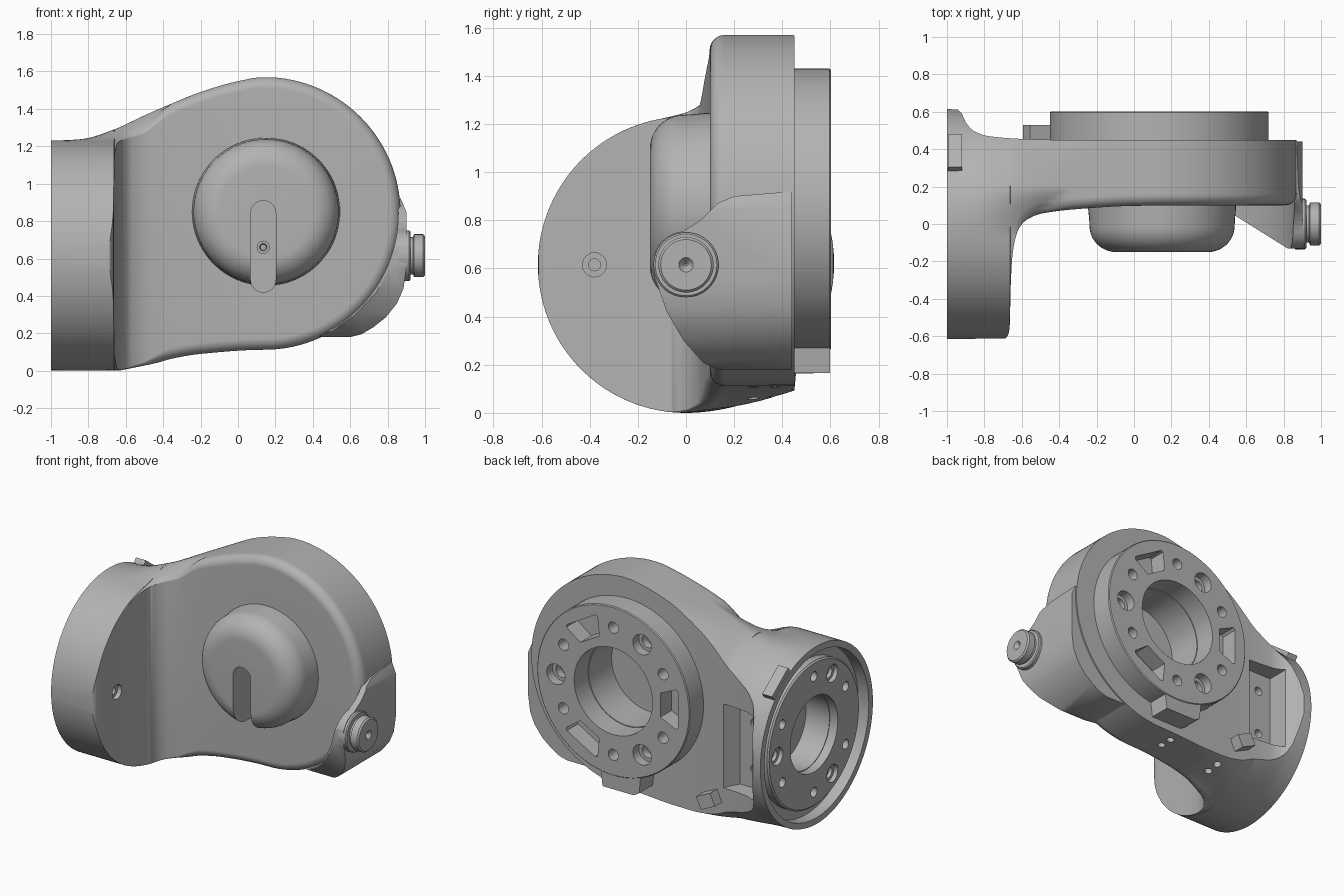
import bpy, bmesh, math
from math import sin, cos, pi, sqrt, radians
from mathutils import Matrix

cube = bpy.data.objects.get("Cube")
if cube:
    bpy.data.objects.remove(cube, do_unlink=True)

GREY = (0.45, 0.45, 0.45, 1)
mat = bpy.data.materials.new("cast_grey")
mat.use_nodes = True
mat.diffuse_color = GREY
mat.node_tree.nodes["Principled BSDF"].inputs["Base Color"].default_value = GREY


def place(axis, p, q, t):
    """Put plane coordinates p, q and the distance t along the axis into space."""
    return {"x": (t, p, q), "y": (p, t, q), "z": (p, q, t)}[axis]


def finish(name, bm):
    bmesh.ops.remove_doubles(bm, verts=bm.verts, dist=1e-5)
    bmesh.ops.recalc_face_normals(bm, faces=bm.faces)
    mesh = bpy.data.meshes.new(name)
    bm.to_mesh(mesh)
    bm.free()
    mesh.materials.append(mat)
    ob = bpy.data.objects.new(name, mesh)
    bpy.context.collection.objects.link(ob)
    return ob


def loft(name, rings):
    bm = bmesh.new()
    rows = [[bm.verts.new(p) for p in ring] for ring in rings]
    for a, b in zip(rows, rows[1:]):
        for i in range(len(a)):
            j = (i + 1) % len(a)
            bm.faces.new((a[i], a[j], b[j], b[i]))
    bm.faces.new(rows[0])
    bm.faces.new(rows[-1])
    return finish(name, bm)


def prism(name, axis, pts, a, b):
    return loft(name, [[place(axis, p, q, t) for p, q in pts] for t in (a, b)])


def lathe(name, axis, centre, profile, n=64):
    """Turn (radius, distance) points about an axis."""
    return loft(name, [[place(axis, centre[0] + r * cos(2 * pi * i / n),
                              centre[1] + r * sin(2 * pi * i / n), t)
                        for i in range(n)] for r, t in profile])


def cyl(name, axis, centre, r, a, b, n=48):
    return lathe(name, axis, centre, [(r, a), (r, b)], n)


def box(name, lo, hi):
    return prism(name, "z", [(lo[0], lo[1]), (hi[0], lo[1]), (hi[0], hi[1]), (lo[0], hi[1])],
                 lo[2], hi[2])


def combine(ob, tools, op="DIFFERENCE"):
    for tool in tools:
        mod = ob.modifiers.new("cut", "BOOLEAN")
        mod.operation, mod.object, mod.solver = op, tool, "EXACT"
        bpy.context.view_layer.objects.active = ob
        bpy.ops.object.modifier_apply(modifier=mod.name)
        bpy.data.objects.remove(tool, do_unlink=True)
    return ob


def curve(keys):
    """Monotone smooth interpolation through (x, value) keys."""
    d = [(b[1] - a[1]) / (b[0] - a[0]) for a, b in zip(keys, keys[1:])]
    m = [0] + [2 * p * q / (p + q) if p * q > 0 else 0 for p, q in zip(d, d[1:])] + [0]

    def value(x):
        x = min(max(x, keys[0][0]), keys[-1][0])
        i = max(k for k in range(len(d)) if keys[k][0] <= x)
        (x0, y0), (x1, y1) = keys[i], keys[i + 1]
        w, t = x1 - x0, (x - x0) / (x1 - x0)
        return (y0 * (1 + 2 * t) * (1 - t) ** 2 + w * m[i] * t * (1 - t) ** 2
                + y1 * t * t * (3 - 2 * t) + w * m[i + 1] * t * t * (t - 1))
    return value


# Housing: round barrel flowing into a thick plate with a round end
HUB, HUB_R = (0.14, 0.841), 0.729
BARREL, BARREL_R = (0, 0.615), 0.615
EDGE = 0.06
top = curve([(-1, 1.235), (-0.85, 1.25), (-0.65, 1.31), (-0.4, 1.41), (-0.2, 1.49), (0, 1.548), (0.14, 1.57)])
bottom = curve([(-1, 0.005), (-0.8, 0), (-0.6, 0.015), (-0.45, 0.045), (-0.2, 0.09), (0.14, 0.112)])
front = curve([(-1, -0.614), (-0.69, -0.612), (-0.674, -0.595), (-0.664, -0.55), (-0.66, -0.35), (-0.65, -0.17),
               (-0.635, -0.08), (-0.61, -0.015), (-0.57, 0.025), (-0.5, 0.055), (-0.3, 0.08), (0, 0.097), (0.3, 0.1)])
back = curve([(-1, 0.614), (-0.93, 0.61), (-0.91, 0.56), (-0.86, 0.5), (-0.78, 0.47), (-0.6, 0.455), (-0.4, 0.45)])
square = curve([(-0.93, 2), (-0.66, 2.4), (-0.5, 3.5), (-0.3, 6), (0, 14)])
plate_by_x = curve([(-0.65, 0), (-0.35, 1)])
plate_by_y = curve([(-0.08, 0), (0.2, 1)])


def bend(v):
    """Quarter-round edge: inset at distance v from the face."""
    v = min(max(v, 0), EDGE)
    return EDGE - sqrt(EDGE ** 2 - (EDGE - v) ** 2)


def section(x, m=56):
    face, dx = front(x), x - HUB[0]
    start = face
    if dx > 0:
        zc, h = HUB[1], sqrt(HUB_R ** 2 - dx * dx)
        start += bend(HUB_R - dx)
    else:
        zc, h = (top(x) + bottom(x)) / 2, (top(x) - bottom(x)) / 2
    upper, lower, e = [], [], square(x)
    for i in range(m + 1):
        y = (back(x) + start) / 2 + (back(x) - start) / 2 * cos(pi * i / m)
        inset = bend(y - face)
        limit = sqrt(max((HUB_R - inset) ** 2 - dx * dx, 0)) if dx > 0 else h - inset
        z = min(h * (1 - abs(y / BARREL_R) ** e) ** (1 / e), limit)
        ring = sqrt(BARREL_R ** 2 - y * y)
        k = max(plate_by_x(x), plate_by_y(y))
        upper.append((x, y, k * (zc + z) + (1 - k) * (BARREL[1] + ring)))
        lower.append((x, y, k * (zc - z) + (1 - k) * (BARREL[1] - ring)))
    return upper + lower[::-1]


xs = [-1 + 0.02 * i for i in range(16)]
xs += [-0.69 + 0.003 * i for i in range(40)]
xs += [-0.57 + 0.0355 * i for i in range(20)]
xs += [HUB[0] + HUB_R * sin(radians(3 * i)) for i in range(1, 30)]
housing = loft("housing", [section(x) for x in xs])


def slot():
    pts = [(0.135 + 0.067 * cos(a), z + 0.067 * sin(a))
           for z, start in ((0.843, 0), (0.487, pi))
           for a in [start + pi * k / 12 for k in range(13)]]
    return prism("slot_cutter", "y", pts, -0.3, 0.12)


combine(housing, [
    slot(),
    cyl("recess", "x", BARREL, 0.57, -1.1, -0.92, 96),
    cyl("barrel_bore", "x", BARREL, 0.255, -1.1, -0.74),
    cyl("hub_bore", "y", (0.135, 0.845), 0.295, 0.2, 0.7),
    cyl("wall_hole", "x", (-0.38, 0.615), 0.05, -0.69, -0.5, 24),
    cyl("wall_hole_core", "x", (-0.38, 0.615), 0.025, -0.75, -0.5, 24),
    prism("back_pocket", "z", [(-0.87, 0.35), (-0.66, 0.35), (-0.58, 0.5), (-0.58, 0.8), (-0.87, 0.8)], 0.32, 0.9),
] + [cyl("pocket_hole", "y", (-0.77, z), 0.03, 0.28, 0.4, 20) for z in (0.45, 0.77)]
  + [cyl("bottom_hole", "z", (x, y), 0.025, -0.1, 0.16, 20) for x in (-0.4, 0.0) for y in (0.28, 0.37)])

# Rounded cap on the plate front, with a slot
cap_profile = [(0.395, 0.14), (0.395, 0.08), (0.39, 0.03)]
cap_profile += [(0.245 + 0.143 * cos(a), -0.01 - 0.14 * sin(a)) for a in [radians(7.5 * k) for k in range(13)]]
cap = lathe("front_cap", "y", (0.15, 0.85), cap_profile, 96)
combine(cap, [slot()])
lathe("slot_screw", "y", (0.135, 0.66), [(0.035, 0.13), (0.035, 0.08), (0.02, 0.08), (0.015, 0.1)], 24)


def polar(centre, r, degrees):
    return (centre[0] + r * cos(radians(degrees)), centre[1] + r * sin(radians(degrees)))


def drill(ob, axis, centre, r, face, inward, big):
    """Ring of holes: three counterbored, six plain."""
    tools = []
    for k in range(3):
        p = polar(centre, r, 120 * k)
        tools.append(cyl("counterbore", axis, p, big, face - inward, face + inward * 0.5, 32))
        tools.append(cyl("bolt_hole", axis, p, big * 0.65, face - inward, face + inward * 0.9, 24))
    for k in range(6):
        tools.append(cyl("pin_hole", axis, polar(centre, r, 30 + 60 * k), big * 0.55,
                         face - inward, face + inward * 0.8, 24))
    combine(ob, tools)


# Rear mounting flange with a tab at the bottom and three pockets
FLANGE = (0.135, 0.845)
rear = lathe("rear_flange", "y", FLANGE, [(0.585, 0.43), (0.585, 0.596), (0.579, 0.602)], 96)
combine(rear, [prism("tab", "y", [(-0.08, 0.4), (-0.06, 0.19), (-0.02, 0.165), (0.22, 0.165), (0.25, 0.4)],
                     0.44, 0.598)], "UNION")
pockets = [prism("pocket", "y", [polar(FLANGE, r, a + s) for r, s in
                                 ((0.37, -13), (0.5, -16), (0.51, -14), (0.51, 14), (0.5, 16), (0.37, 13))],
                 0.48, 0.7) for a in (60, 180, 300)]
combine(rear, [cyl("bore", "y", FLANGE, 0.3, 0.3, 0.7, 64)] + pockets)
drill(rear, "y", FLANGE, 0.44, 0.602, -0.13, 0.07)

# Flange inside the barrel rim
side = lathe("barrel_flange", "x", BARREL, [(0.5, -0.9), (0.5, -0.97), (0.49, -0.98)], 96)
combine(side, [cyl("bore", "x", BARREL, 0.26, -1.1, -0.8, 64)])
drill(side, "x", BARREL, 0.4, -0.98, 0.06, 0.06)

# Lower corner boss: three outlines intersected, kept outside the plate's round front
boss = prism("corner_boss", "y", [(0.35, 0.18), (0.6, 0.18), (0.66, 0.195), (0.72, 0.23), (0.79, 0.285), (0.85, 0.36),
                                  (0.885, 0.44), (0.9, 0.55), (0.9, 0.85), (0.87, 0.92), (0.5, 0.92)], -0.2, 0.44)
plan = prism("boss_plan", "z", [(0.3, 0.13), (0.5, 0.07), (0.82, -0.13), (0.95, -0.13),
                                (0.95, 0.5), (0.3, 0.5)], 0, 1)
side_pts = [(0.5, 0.1), (0.44, 0.18), (0.13, 0.18), (0.07, 0.21), (-0.01, 0.3), (-0.08, 0.42)]
side_pts += [polar(BARREL, 0.14, a) for a in range(200, 80, -15)]
side_pts += [(0.06, 0.8), (0.13, 0.87), (0.2, 0.9), (0.5, 0.925)]
combine(boss, [plan, prism("boss_side", "x", side_pts, 0, 1.2)], "INTERSECT")
combine(boss, [cyl("plate_clearance", "y", HUB, HUB_R - 0.012, -0.5, 0.2, 128)])

# Round plug on the boss
lathe("side_plug", "x", BARREL, [(0.135, 0.86), (0.135, 0.915), (0.128, 0.922), (0.1, 0.922), (0.1, 0.935),
                                 (0.115, 0.942), (0.115, 0.99), (0.105, 1), (0.03, 1), (0.005, 0.97)])

# Small clips on the barrel and beside the rear flange
clip = box("barrel_clip", (-0.995, -0.11, -0.05), (-0.92, 0.11, 0.03))
clip.data.transform(Matrix.Translation((0, 0.375, 1.105)) @ Matrix.Rotation(radians(-37), 4, "X"))
hook = box("rear_clip", (-0.06, 0.42, -0.045), (0.06, 0.53, 0.045))
hook.data.transform(Matrix.Translation((-0.52, 0, 0.23)) @ Matrix.Rotation(radians(25), 4, "Y"))

# Smooth shading with crisp edges
bpy.ops.object.select_all(action="DESELECT")
for ob in (o for o in bpy.context.collection.objects if o.type == "MESH"):
    ob.select_set(True)
    bpy.context.view_layer.objects.active = ob
bpy.ops.object.shade_smooth_by_angle(angle=radians(35))
